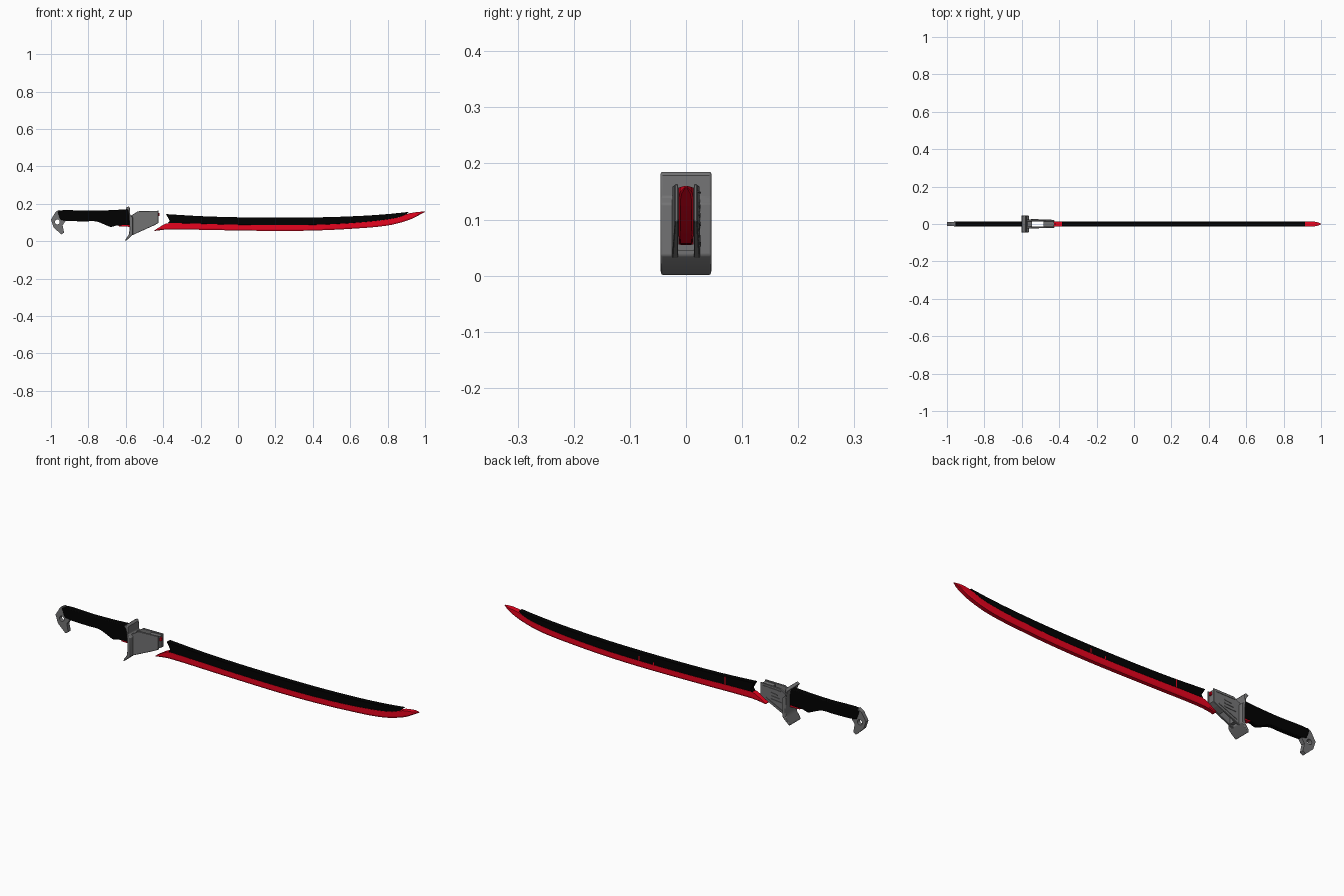
import bpy, bmesh, math

if "Cube" in bpy.data.objects:
    bpy.data.objects.remove(bpy.data.objects["Cube"])


def material(name, rgb):
    m = bpy.data.materials.new(name)
    m.diffuse_color = (*rgb, 1)
    m.use_nodes = True
    m.node_tree.nodes["Principled BSDF"].inputs["Base Color"].default_value = m.diffuse_color
    return m


BLACK = material("matte black", (0.0004, 0.0004, 0.0004))
RED = material("blade red", (0.8, 0.001, 0.013))
GREY = material("gunmetal grey", (0.17, 0.17, 0.173))


def finish(name, bm, mat, bevel=0, segments=2, smooth=True):
    bmesh.ops.recalc_face_normals(bm, faces=bm.faces)
    me = bpy.data.meshes.new(name)
    bm.to_mesh(me)
    bm.free()
    me.materials.append(mat)
    ob = bpy.data.objects.new(name, me)
    bpy.context.collection.objects.link(ob)
    if bevel:
        mod = ob.modifiers.new("bevel", 'BEVEL')
        mod.width = bevel
        mod.segments = segments
        mod.limit_method = 'ANGLE'
        mod.angle_limit = math.radians(40)
    if smooth:
        bpy.ops.object.select_all(action='DESELECT')
        ob.select_set(True)
        bpy.context.view_layer.objects.active = ob
        bpy.ops.object.shade_smooth_by_angle(angle=math.radians(30))
    return ob


def prism(name, pts, y0, y1, mat, bevel=0, segments=2, smooth=False):
    """Side profile (x, z) extruded from y0 to y1; y may be a function of x."""
    f0 = y0 if callable(y0) else (lambda x: y0)
    f1 = y1 if callable(y1) else (lambda x: y1)
    bm = bmesh.new()
    a = [bm.verts.new((x, f0(x), z)) for x, z in pts]
    b = [bm.verts.new((x, f1(x), z)) for x, z in pts]
    bm.faces.new(a)
    bm.faces.new(b[::-1])
    n = len(pts)
    for i in range(n):
        j = (i + 1) % n
        bm.faces.new((a[i], b[i], b[j], a[j]))
    return finish(name, bm, mat, bevel, segments, smooth)


def curve(keys, x):
    """Smooth height curve through (x, z) keys."""
    def slope(i):
        a, b = keys[max(i - 1, 0)], keys[min(i + 1, len(keys) - 1)]
        return (b[1] - a[1]) / (b[0] - a[0])
    i = 0
    while i < len(keys) - 2 and x > keys[i + 1][0]:
        i += 1
    (x0, z0), (x1, z1) = keys[i], keys[i + 1]
    h = x1 - x0
    t = (x - x0) / h
    return ((2*t**3 - 3*t**2 + 1) * z0 + (t**3 - 2*t**2 + t) * h * slope(i)
            + (3*t**2 - 2*t**3) * z1 + (t**3 - t**2) * h * slope(i + 1))


def span(a, b, n):
    return [a + (b - a) * i / n for i in range(n + 1)]


def box(name, x0, x1, y0, y1, z0, z1, mat):
    return prism(name, [(x0, z0), (x1, z0), (x1, z1), (x0, z1)], y0, y1, mat)


W = 0.013  # half thickness of blade and grip

# Blade height curves
edge = [(-0.447, 0.055), (-0.37, 0.063), (-0.1, 0.059), (0.2, 0.055), (0.4, 0.057),
        (0.6, 0.066), (0.8, 0.084), (0.92, 0.116), (1.0, 0.157)]
split = [(-0.447, 0.058), (-0.39, 0.092), (-0.36, 0.097), (0, 0.088), (0.3, 0.086),
         (0.5, 0.091), (0.7, 0.105), (0.85, 0.126), (0.92, 0.150), (1.0, 0.160)]
spine = [(-0.385, 0.145), (-0.2, 0.134), (0, 0.128), (0.25, 0.126), (0.45, 0.128),
         (0.65, 0.135), (0.8, 0.145), (0.915, 0.157)]

# Red cutting edge: lofted six-sided section, pinched at the tip
bm = bmesh.new()
rings = []
for x in span(-0.447, 1.0, 72):
    lo, hi = curve(edge, x), curve(split, x)
    w = W * min(1, 0.12 + (1.0 - x) / 0.03)
    mid = lo + (hi - lo) * 0.25
    sec = [(-w, hi), (-w, mid), (-w * 0.75, lo), (w * 0.75, lo), (w, mid), (w, hi)]
    rings.append([bm.verts.new((x, y, z)) for y, z in sec])
for r, s in zip(rings, rings[1:]):
    for i in range(6):
        j = (i + 1) % 6
        bm.faces.new((r[i], r[j], s[j], s[i]))
bm.faces.new(rings[0])
bm.faces.new(rings[-1][::-1])
finish("blade_edge", bm, RED, smooth=False)

# Black spine with a notched root
top = [(x, curve(spine, x)) for x in span(-0.385, 0.915, 50)]
low = [(x, curve(split, x)) for x in span(0.90, -0.375, 50)]
prism("blade_spine", top + low + [(-0.365, 0.11)], -W, W, BLACK, 0.001, 1, True)

# Thin red seams on the back of the spine
for k, (x, z0, z1) in enumerate([(-0.225, 0.094, 0.134), (0.25, 0.087, 0.11), (0.17, 0.087, 0.1)]):
    box(f"spine_seam_{k}", x - 0.0022, x + 0.0022, W - 0.001, W + 0.0008, z0, z1, RED)

# Grip
grip_top = [(-0.965, 0.158), (-0.94, 0.166), (-0.8, 0.163), (-0.68, 0.166), (-0.58, 0.172)]
grip_low = [(-0.95, 0.115), (-0.92, 0.109), (-0.82, 0.106), (-0.76, 0.106), (-0.715, 0.09),
            (-0.68, 0.076), (-0.655, 0.083), (-0.58, 0.086)]
pts = [(x, curve(grip_top, x)) for x in span(-0.965, -0.58, 24)]
pts += [(x, curve(grip_low, x)) for x in span(-0.58, -0.95, 30)]
prism("grip", pts, -W, W, BLACK, 0.004, 2, True)
prism("grip_red_insert", [(-0.65, 0.095), (-0.58, 0.1), (-0.58, 0.077), (-0.635, 0.079)],
      -0.01, 0.01, RED)

# Pommel hook with a lanyard hole
pommel = prism("pommel", [(-0.955, 0.168), (-0.975, 0.157), (-1.0, 0.115), (-0.987, 0.075),
                          (-0.945, 0.036), (-0.93, 0.046), (-0.938, 0.085), (-0.922, 0.108),
                          (-0.935, 0.125)], -0.01, 0.01, GREY)
ring = [(-0.966 + 0.013 * math.cos(a), 0.103 + 0.013 * math.sin(a))
        for a in [math.tau * i / 16 for i in range(16)]]
cutter = prism("pommel_hole_cutter", ring, -0.05, 0.05, GREY)
cutter.hide_render = True
cutter.display_type = 'WIRE'
mod = pommel.modifiers.new("hole", 'BOOLEAN')
mod.operation = 'DIFFERENCE'
mod.object = cutter

# Guard plate, curling back towards the grip at both ends
prism("guard", [(-0.6, 0.178), (-0.585, 0.186), (-0.578, 0.178), (-0.576, 0.14), (-0.562, 0.128),
                (-0.562, 0.036), (-0.578, 0.02), (-0.602, 0.0), (-0.6, 0.012), (-0.584, 0.035),
                (-0.58, 0.06), (-0.582, 0.13), (-0.588, 0.165)],
      -0.045, 0.045, GREY, 0.003, 2, True)
# Blade collar: two tapering cheeks either side of an open slot
cheek = [(-0.575, 0.135), (-0.535, 0.16), (-0.425, 0.163), (-0.425, 0.097), (-0.452, 0.083),
         (-0.57, 0.03)]


def outer(x):
    return 0.025 - 0.005 * (x + 0.575) / 0.15


for side, s in (("front", -1), ("back", 1)):
    prism(f"collar_cheek_{side}", cheek, s * 0.014, lambda x, s=s: s * outer(x), GREY, 0.0015, 1)

# Core block gripping the blade root, and the root behind the slot
prism("collar_core", [(-0.485, 0.155), (-0.428, 0.157), (-0.428, 0.1), (-0.45, 0.086),
                      (-0.485, 0.07)], -0.0145, 0.0145, GREY)
box("collar_root", -0.575, -0.545, -0.0145, 0.0145, 0.045, 0.135, GREY)
box("collar_red_pin", -0.43, -0.421, -0.006, 0.006, 0.135, 0.15, RED)


# Raised panel lines on the back cheek
def rib(name, quad):
    prism(name, quad, lambda x: outer(x) - 0.002, lambda x: outer(x) + 0.0025, GREY)


for k, z in enumerate((0.088, 0.104, 0.12)):
    rib(f"cheek_rib_{k}", [(-0.545 + 0.012 * k, z), (-0.485, z + 0.004),
                           (-0.485, z + 0.01), (-0.545 + 0.012 * k, z + 0.006)])
rib("cheek_rib_top", [(-0.54, 0.146), (-0.44, 0.149), (-0.44, 0.152), (-0.54, 0.149)])
rib("cheek_rib_low", [(-0.55, 0.052), (-0.455, 0.095), (-0.455, 0.098), (-0.55, 0.055)])
